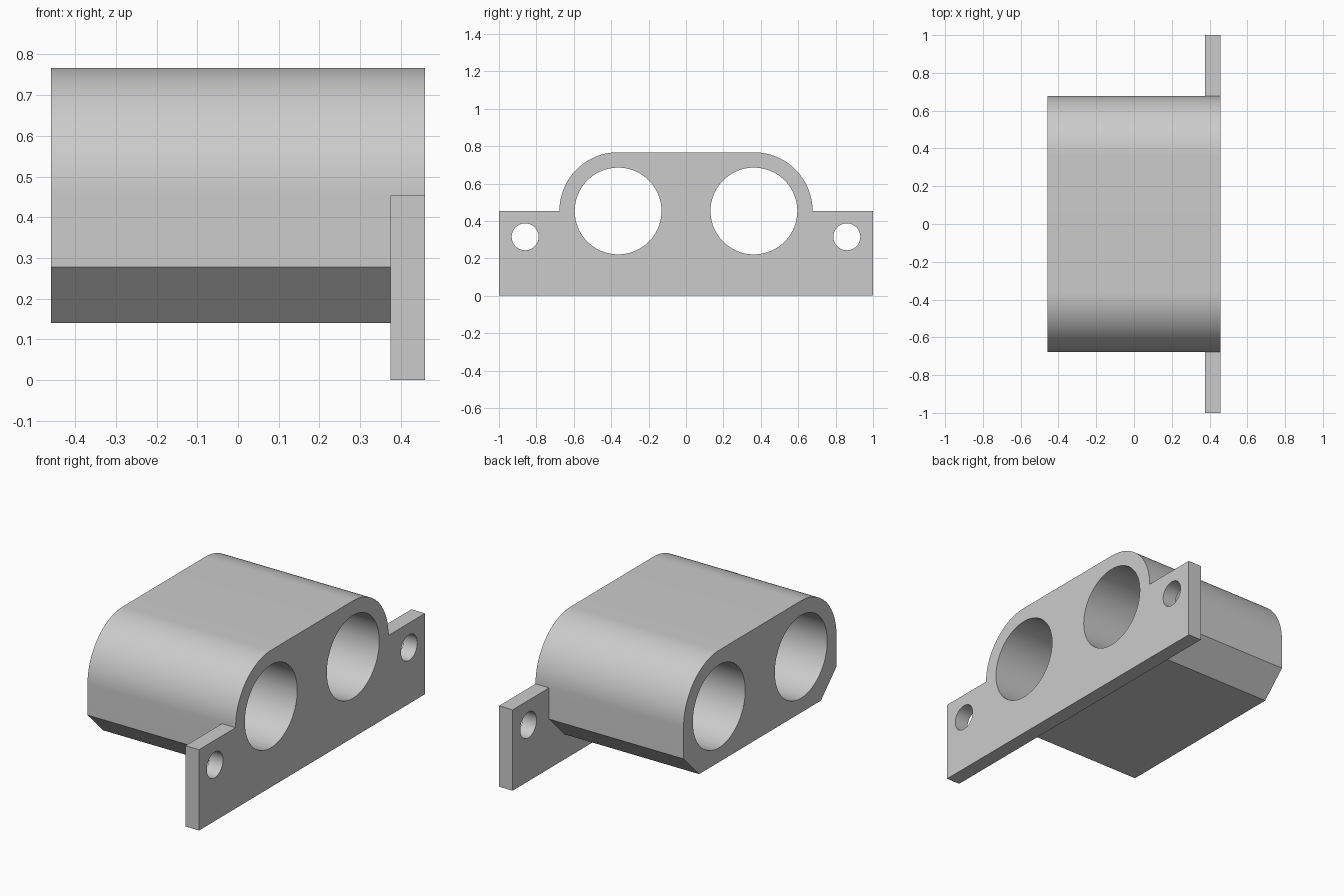
import bpy, bmesh, math
from mathutils import Matrix

cube = bpy.data.objects.get("Cube")
if cube:
    bpy.data.objects.remove(cube, do_unlink=True)

END = 0.459          # half length along x
PLATE_BACK = 0.375   # inner face of the mounting plate
BORE_Y, BORE_Z, BORE_R = 0.363, 0.453, 0.232
OUTER_R = 0.314
BASE_Z, CHAMFER = 0.14, 0.138

grey = bpy.data.materials.new("light grey")
grey.use_nodes = True
colour = (0.6, 0.6, 0.6, 1)
grey.diffuse_color = colour
grey.node_tree.nodes["Principled BSDF"].inputs["Base Color"].default_value = colour


def add_object(name, bm):
    bmesh.ops.recalc_face_normals(bm, faces=bm.faces)
    mesh = bpy.data.meshes.new(name)
    bm.to_mesh(mesh)
    bm.free()
    mesh.materials.append(grey)
    obj = bpy.data.objects.new(name, mesh)
    bpy.context.collection.objects.link(obj)
    return obj


def prism(name, profile, x0, x1):
    """Extrude a closed (y, z) profile along x."""
    bm = bmesh.new()
    face = bm.faces.new([bm.verts.new((x0, y, z)) for y, z in profile])
    new = bmesh.ops.extrude_face_region(bm, geom=[face])["geom"]
    verts = [v for v in new if isinstance(v, bmesh.types.BMVert)]
    bmesh.ops.translate(bm, verts=verts, vec=(x1 - x0, 0, 0))
    return add_object(name, bm)


def cutter(y, z, radius):
    """Cylinder along x for drilling a hole."""
    bm = bmesh.new()
    turn = Matrix.Translation((0, y, z)) @ Matrix.Rotation(math.pi / 2, 4, "Y")
    bmesh.ops.create_cone(bm, cap_ends=True, segments=96, radius1=radius,
                          radius2=radius, depth=3, matrix=turn)
    obj = add_object("hole_cutter", bm)
    obj.hide_render = True
    return obj


def combine(target, tool, operation):
    mod = target.modifiers.new(operation.lower(), "BOOLEAN")
    mod.operation, mod.solver, mod.object = operation, "EXACT", tool
    bpy.context.view_layer.objects.active = target
    bpy.ops.object.modifier_apply(modifier=mod.name)
    bpy.data.objects.remove(tool, do_unlink=True)


# Housing: rounded top shoulders, straight sides, chamfered base
side = BORE_Y + OUTER_R
half = [(side - CHAMFER, BASE_Z), (side, BASE_Z + CHAMFER)]
for i in range(33):
    a = math.pi / 2 * i / 32
    half.append((BORE_Y + OUTER_R * math.cos(a), BORE_Z + OUTER_R * math.sin(a)))
outline = half + [(-y, z) for y, z in reversed(half)]
housing = prism("twin_bore_housing", outline, -END, END)

# Mounting plate fused to the end
plate = prism("mounting_plate", [(-1, 0), (1, 0), (1, BORE_Z), (-1, BORE_Z)],
              PLATE_BACK, END)
combine(housing, plate, "UNION")

# Main bores and screw holes, mirrored in y
for s in (-1, 1):
    combine(housing, cutter(s * BORE_Y, BORE_Z, BORE_R), "DIFFERENCE")
    combine(housing, cutter(s * 0.86, 0.315, 0.072), "DIFFERENCE")

# Smooth curved walls, keep edges crisp
for obj in bpy.context.selected_objects:
    obj.select_set(False)
housing.select_set(True)
bpy.context.view_layer.objects.active = housing
bpy.ops.object.shade_smooth_by_angle(angle=math.radians(30))
